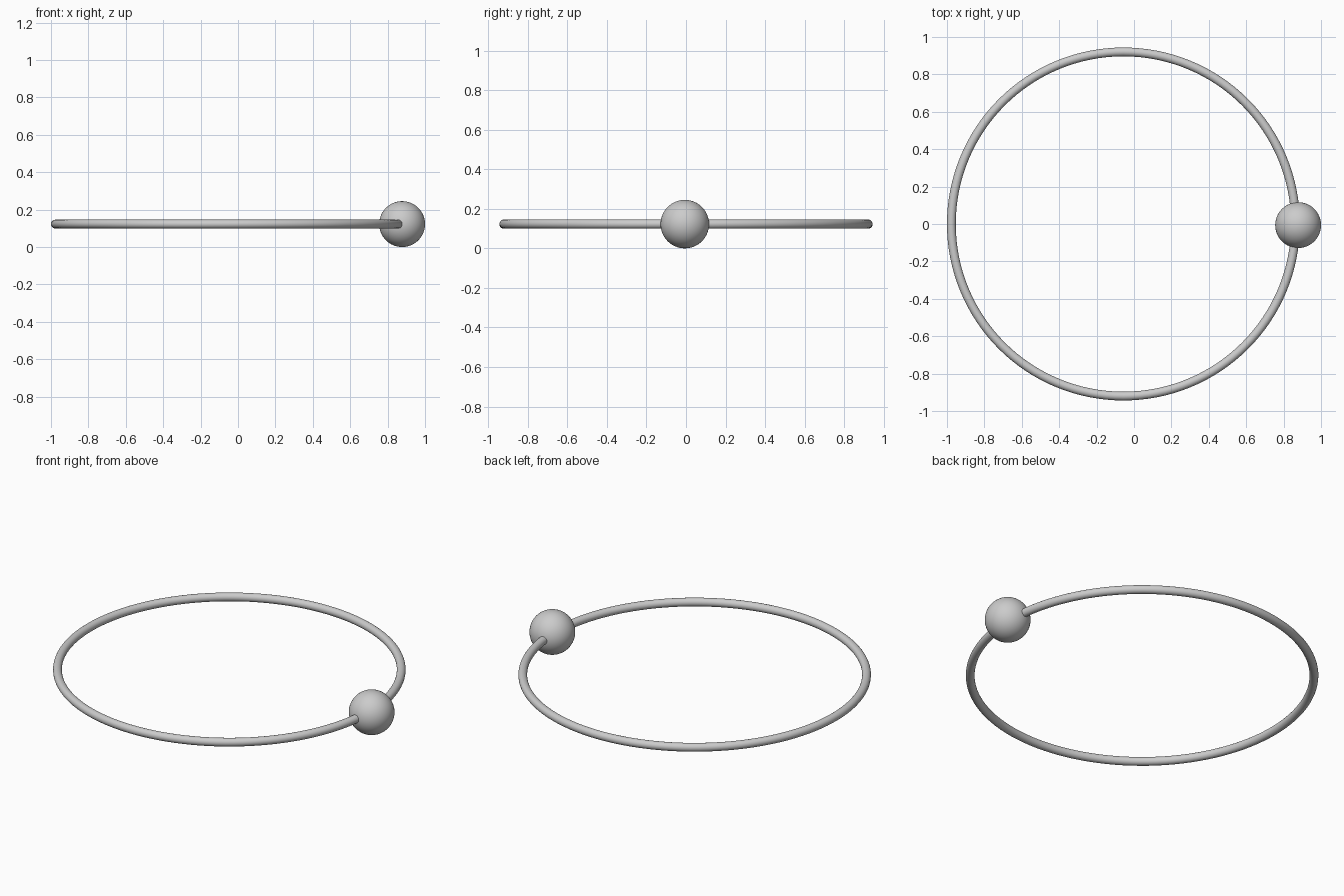
import bpy

if "Cube" in bpy.data.objects:
    bpy.data.objects.remove(bpy.data.objects["Cube"])

BEAD_R = 0.1225    # bead radius
RING_R = 0.92      # ring centreline radius
WIRE_R = 0.0235    # wire thickness radius
RING_X = -1 + RING_R + WIRE_R


def finish(name):
    obj = bpy.context.object
    obj.name = name
    bpy.ops.object.shade_smooth()
    return obj


# Thin round wire hoop lying flat at bead mid-height
bpy.ops.mesh.primitive_torus_add(
    major_radius=RING_R, minor_radius=WIRE_R,
    major_segments=128, minor_segments=24,
    location=(RING_X, 0, BEAD_R))
finish("ring_wire")

# Ball bead threaded on the right side of the hoop
bpy.ops.mesh.primitive_uv_sphere_add(
    radius=BEAD_R, segments=48, ring_count=32,
    location=(1 - BEAD_R, -0.006, BEAD_R))
finish("ball_bead")
